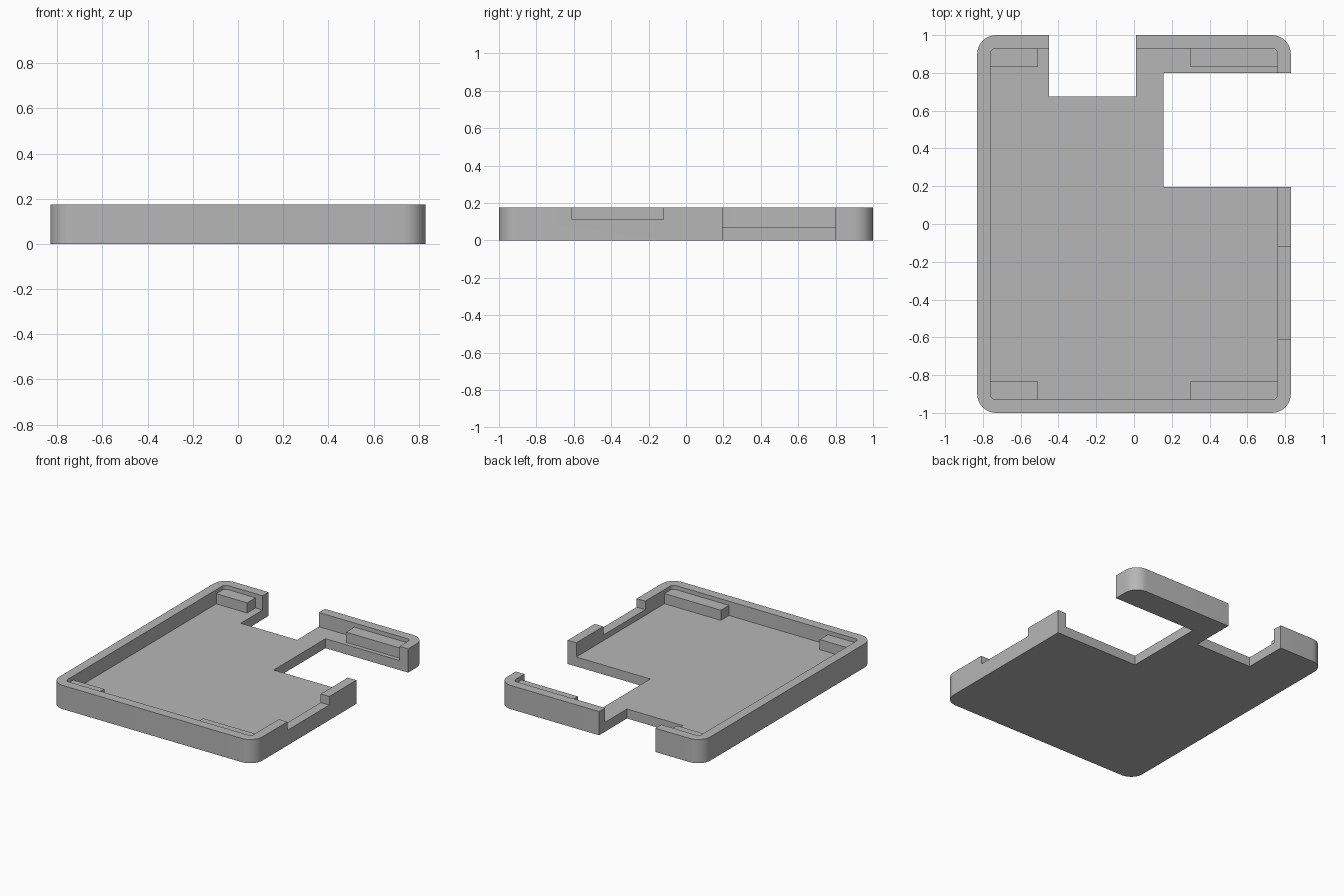
import bpy
import bmesh
from math import sin, cos, pi, radians

if "Cube" in bpy.data.objects:
    bpy.data.objects.remove(bpy.data.objects["Cube"], do_unlink=True)

grey = bpy.data.materials.new("plain grey")
grey.use_nodes = True
grey.diffuse_color = (0.47, 0.47, 0.47, 1)
grey.node_tree.nodes["Principled BSDF"].inputs["Base Color"].default_value = (0.47, 0.47, 0.47, 1)

HEIGHT, FLOOR, LEDGE_TOP = 0.175, 0.07, 0.145
OUT_X, OUT_Y = 0.83, 1.0
IN_X, IN_Y = 0.76, 0.93


def block(name, x0, x1, y0, y1, z0, z1, radius=0, steps=10):
    """Upright slab, with rounded vertical corners if a radius is given."""
    corners = [(x1, y1, -1, -1), (x0, y1, 1, -1), (x0, y0, 1, 1), (x1, y0, -1, 1)]
    outline = []
    for i, (x, y, sx, sy) in enumerate(corners):
        if not radius:
            outline.append((x, y))
            continue
        for k in range(steps + 1):
            a = pi / 2 * (i + k / steps)
            outline.append((x + radius * (sx + cos(a)), y + radius * (sy + sin(a))))
    bm = bmesh.new()
    face = bm.faces.new([bm.verts.new((x, y, z0)) for x, y in outline])
    ext = bmesh.ops.extrude_face_region(bm, geom=[face])
    top = [v for v in ext["geom"] if isinstance(v, bmesh.types.BMVert)]
    bmesh.ops.translate(bm, verts=top, vec=(0, 0, z1 - z0))
    bmesh.ops.recalc_face_normals(bm, faces=bm.faces[:])
    mesh = bpy.data.meshes.new(name)
    bm.to_mesh(mesh)
    bm.free()
    mesh.materials.append(grey)
    obj = bpy.data.objects.new(name, mesh)
    bpy.context.collection.objects.link(obj)
    return obj


# Tray body and the openings cut from it
tray = block("tray", -OUT_X, OUT_X, -OUT_Y, OUT_Y, 0, HEIGHT, 0.1)
cutters = [
    block("cavity_cutter", -IN_X, IN_X, -IN_Y, IN_Y, FLOOR, 0.4, 0.03),
    block("back_notch_cutter", -0.45, 0.01, 0.675, 1.2, -0.2, 0.5),
    block("side_notch_cutter", 0.155, 1.1, 0.195, 0.80, -0.2, 0.5),
    block("wall_slot_cutter", 0.70, 1.1, -0.61, -0.12, 0.112, 0.5),
]
for cutter in cutters:
    cutter.hide_render = True
    mod = tray.modifiers.new(cutter.name, "BOOLEAN")
    mod.operation = "DIFFERENCE"
    mod.solver = "EXACT"
    mod.object = cutter

# Bake the cuts and drop the cutters
bpy.context.view_layer.update()
cut_mesh = bpy.data.meshes.new_from_object(
    tray.evaluated_get(bpy.context.evaluated_depsgraph_get()))
tray.modifiers.clear()
tray.data = cut_mesh
for cutter in cutters:
    bpy.data.objects.remove(cutter, do_unlink=True)

# Support ledges in the four inner corners
for end, y0, y1 in (("front", -IN_Y, -0.835), ("back", 0.832, IN_Y)):
    block(end + "_right_ledge", -IN_X, -0.508, y0, y1, FLOOR, LEDGE_TOP)
    block(end + "_left_ledge", 0.30, IN_X, y0, y1, FLOOR, LEDGE_TOP)

# Smooth the rounded corners only
bpy.ops.object.select_all(action="DESELECT")
tray.select_set(True)
bpy.context.view_layer.objects.active = tray
bpy.ops.object.shade_smooth_by_angle(angle=radians(30))
